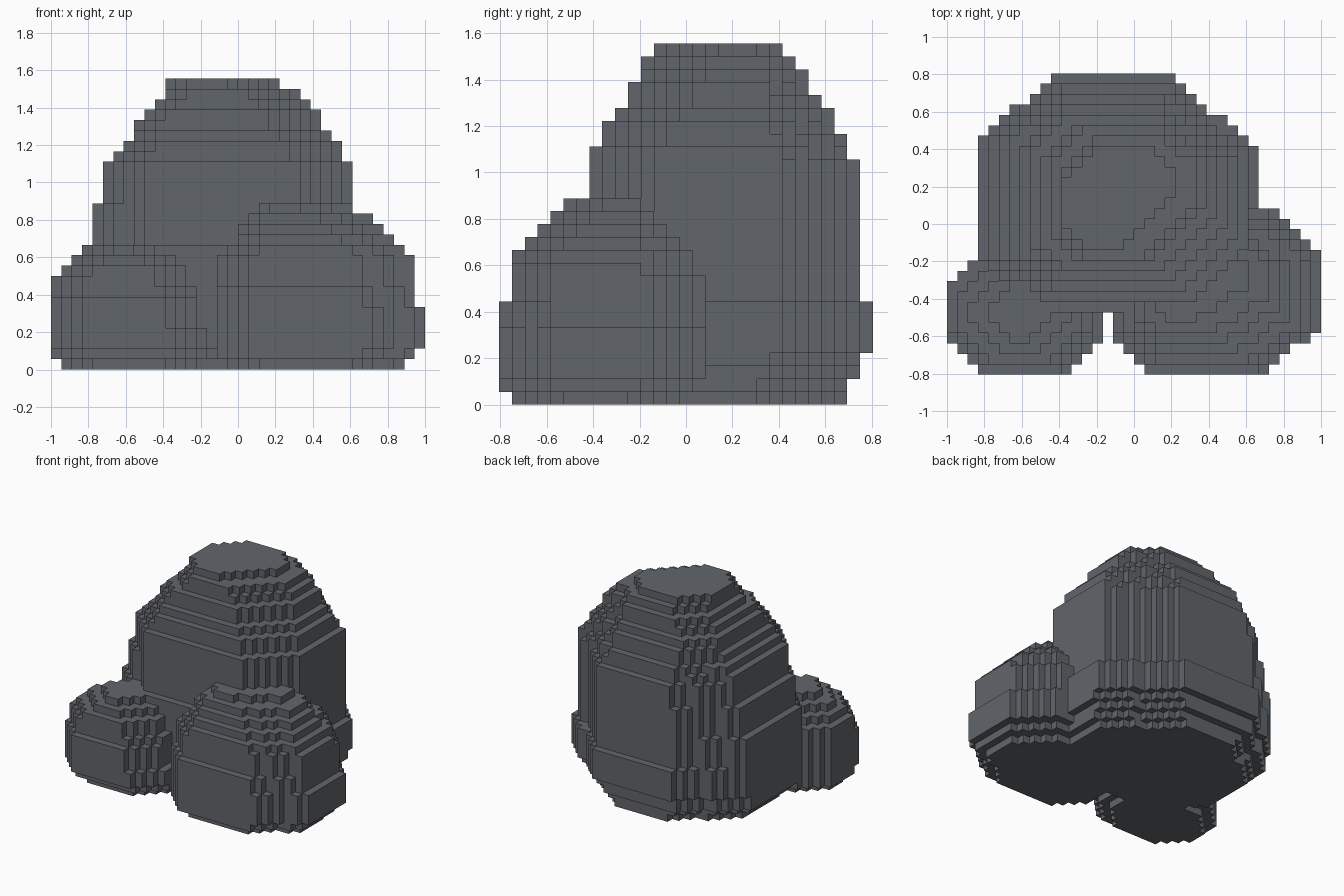
import bpy
import bmesh
import math
from mathutils import Vector

cube = bpy.data.objects.get("Cube")
if cube:
    bpy.data.objects.remove(cube, do_unlink=True)

CELL = 1 / 18                       # edge length of one block
ORIGIN = Vector((-18, -14.5, 0))    # grid corner, in blocks
SHRINK = 0.8                        # corner lost per block a side steps in

stone = bpy.data.materials.new("slate_grey")
stone.use_nodes = True
grey = (0.12, 0.13, 0.145, 1)
stone.diffuse_color = grey
stone.node_tree.nodes["Principled BSDF"].inputs["Base Color"].default_value = grey
stone.node_tree.nodes["Principled BSDF"].inputs["Roughness"].default_value = 0.9

AXES = [Vector(v) for v in ((1, 0, 0), (0, 1, 0), (0, 0, 1))]


def rock_cells(box, height, sides, corners):
    """Stack layers; each is a rectangle with four stair-stepped corners."""
    x0, x1, y0, y1 = box
    cells = set()
    for k in range(height):
        # blocks each side has stepped inward, above and under its widest layer
        above = [sum(k >= h for h in up) for up, _ in sides]
        left, right, front, back = (
            a + sum(k < h for h in down) for a, (_, down) in zip(above, sides))
        ax, bx, ay, by = x0 + left, x1 - right, y0 + front, y1 - back
        cuts = [(sx, sy,
                 max(least[0], full[0] - SHRINK * above[sx]),
                 max(least[1], full[1] - SHRINK * above[2 + sy]))
                for (sx, sy), (full, least) in corners.items()]
        for i in range(ax, bx):
            for j in range(ay, by):
                dx = (i - ax + 0.5, bx - i - 0.5)
                dy = (j - ay + 0.5, by - j - 0.5)
                if all(dx[sx] / cx + dy[sy] / cy >= 0.98
                       for sx, sy, cx, cy in cuts):
                    cells.add((i, j, k))
    return cells


def build_rock(name, cells):
    """Skin the outside of a set of blocks and merge flush faces."""
    bm = bmesh.new()
    verts = {}

    def vert(p):
        key = tuple(round(c) for c in p)
        if key not in verts:
            verts[key] = bm.verts.new((Vector(key) + ORIGIN) * CELL)
        return verts[key]

    for cell in sorted(cells):
        base = Vector(cell)
        for a in range(3):
            u, v = AXES[(a + 1) % 3], AXES[(a + 2) % 3]
            for d in (0, 1):
                step = AXES[a] * (1 if d else -1)
                if tuple(round(c) for c in base + step) in cells:
                    continue
                p = base + AXES[a] * d
                ring = [p, p + u, p + u + v, p + v]
                bm.faces.new([vert(q) for q in (ring if d else ring[::-1])])
    bmesh.ops.dissolve_limit(bm, angle_limit=math.radians(1),
                             verts=bm.verts[:], edges=bm.edges[:])
    mesh = bpy.data.meshes.new(name)
    bm.to_mesh(mesh)
    bm.free()
    mesh.materials.append(stone)
    obj = bpy.data.objects.new(name, mesh)
    bpy.context.collection.objects.link(obj)


# Corner keys: (0 = -x / 1 = +x, 0 = front / 1 = back), values (full, least) cut
FL, FR, BL, BR = (0, 0), (1, 0), (0, 1), (1, 1)

# Sides are (step-in layers, undercut layers) for -x, +x, front, back

# Tall boulder
build_rock("tall_boulder", rock_cells(
    (3, 30, 6, 29), 28,
    [((12, 16, 20, 21, 22, 24, 25, 26), (1, 2)),
     ((8, 20, 22, 23, 25, 26, 27, 27), (1, 3)),
     ((12, 20, 22, 23, 25, 27), (1, 2)),
     ((8, 19, 21, 23, 24, 26, 27), (2, 4))],
    {FL: ((6.2, 5.5), (2.5, 2.5)), FR: ((5.5, 6), (5.5, 6)),
     BL: ((8, 6.4), (3.5, 3.5)), BR: ((9, 7.5), (2.5, 2))}))

# Medium boulder at the front, on the +x side
build_rock("medium_boulder", rock_cells(
    (16, 36, 0, 16), 16,
    [((11, 12, 14, 15), (1,)),
     ((6, 11, 12, 13, 14, 15, 15), (1, 2)),
     ((8, 12, 13, 14, 15), (1,)),
     ((10, 12, 13, 14), (1, 2))],
    {FL: ((4, 4), (2, 2)), FR: ((6, 4.6), (5.5, 3.9)),
     BL: ((4, 4), (2, 2)), BR: ((5, 5), (2, 2))}))

# Small boulder at the front, on the -x side
build_rock("small_boulder", rock_cells(
    (0, 15, 0, 12), 12,
    [((9, 10, 11), (1,)),
     ((4, 8, 10, 11), (1,)),
     ((7, 10, 11), (1, 2)),
     ((9, 10, 11), (1,))],
    {FL: ((4, 4), (4, 4)), FR: ((4, 4), (4, 4)),
     BL: ((4, 4), (4, 4)), BR: ((3, 3), (3, 3))}))
